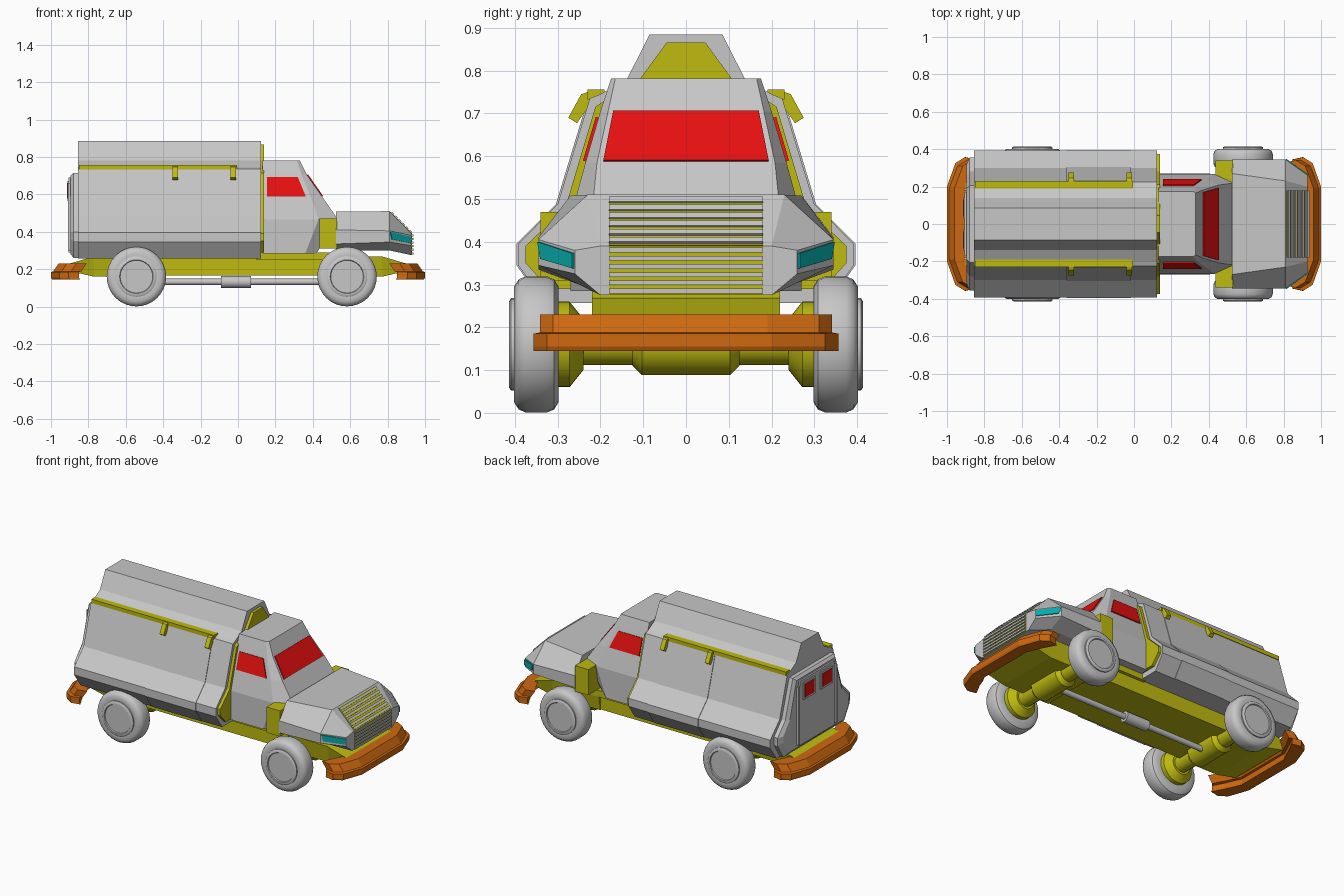
import bpy, bmesh, math
from mathutils import Vector

if "Cube" in bpy.data.objects:
    bpy.data.objects.remove(bpy.data.objects["Cube"], do_unlink=True)


def material(name, rgb):
    m = bpy.data.materials.new(name)
    m.use_nodes = True
    m.diffuse_color = (*rgb, 1)
    m.node_tree.nodes["Principled BSDF"].inputs["Base Color"].default_value = (*rgb, 1)
    return m


GREY = material("body grey", (0.57, 0.57, 0.57))
YELLOW = material("frame yellow", (0.52, 0.5, 0.005))
RED = material("window red", (0.8, 0.005, 0.005))
ORANGE = material("bumper orange", (0.62, 0.14, 0.005))
CYAN = material("headlight cyan", (0.002, 0.42, 0.42))


def loft(name, rings, mat, smooth=False):
    """Skin a row of equal rings and cap both ends."""
    bm = bmesh.new()
    rows = [[bm.verts.new(p) for p in ring] for ring in rings]
    n = len(rows[0])
    for a, b in zip(rows, rows[1:]):
        for i in range(n):
            j = (i + 1) % n
            bm.faces.new((a[i], a[j], b[j], b[i]))
    bm.faces.new(rows[0])
    bm.faces.new(rows[-1])
    bmesh.ops.recalc_face_normals(bm, faces=bm.faces)
    mesh = bpy.data.meshes.new(name)
    bm.to_mesh(mesh)
    bm.free()
    mesh.materials.append(mat)
    ob = bpy.data.objects.new(name, mesh)
    bpy.context.collection.objects.link(ob)
    if smooth:
        bpy.ops.object.select_all(action="DESELECT")
        ob.select_set(True)
        bpy.context.view_layer.objects.active = ob
        bpy.ops.object.shade_smooth_by_angle(angle=math.radians(35))
    return ob


def across(x, half):
    """Symmetric ring at one x from (y, z) points."""
    return [(x, y, z) for y, z in half] + [(x, -y, z) for y, z in reversed(half)]


def level(z, half, sign=1, dx=0):
    """Symmetric ring at one height from (x, y) points."""
    pts = [(sign * (x + dx), y, z) for x, y in half]
    return pts + [(x, -y, z) for x, y, z in reversed(pts)]


def box(name, x, y, z, mat):
    return loft(name, [[(a, y[0], z[0]), (a, y[1], z[0]), (a, y[1], z[1]), (a, y[0], z[1])]
                       for a in x], mat)


def plate(name, corners, mat, out, thick=0.006):
    """Thin plate raised from a surface along the direction out."""
    c = [Vector(p) for p in corners]
    n = (c[1] - c[0]).cross(c[2] - c[0]).normalized()
    if n.dot(Vector(out)) < 0:
        n = -n
    return loft(name, [[p - n * 0.002 for p in c], [p + n * thick for p in c]], mat)


def lathe(name, centre, profile, mat, axis="y", n=32):
    """Turned part from (radius, distance along axis) points."""
    rings = []
    for r, d in profile:
        ring = []
        for i in range(n):
            a = math.tau * i / n
            u, v = r * math.cos(a), r * math.sin(a)
            p = (u, d, v) if axis == "y" else (d, u, v)
            ring.append(Vector(centre) + Vector(p))
        rings.append(ring)
    return loft(name, rings, mat, smooth=True)


# Rear body: three sections, the middle one being the side doors
body = [(0.085, 0.885), (0.138, 0.78), (0.2, 0.745), (0.225, 0.735), (0.3, 0.488),
        (0.392, 0.395), (0.392, 0.345), (0.33, 0.257)]
door_shape = [(y + (0.004 if z < 0.74 else 0), z) for y, z in body]
loft("rear_body", [across(-0.855, body), across(-0.36, body)], GREY)
loft("side_door_section", [across(-0.36, door_shape), across(-0.015, door_shape)], GREY)
loft("front_body", [across(-0.015, body), across(0.122, body)], GREY)

# Yellow bulkhead on the front of the body
bulkhead = [(0.045, 0.866), (0.108, 0.78), (0.19, 0.73), (0.212, 0.715), (0.282, 0.48),
            (0.375, 0.39), (0.375, 0.35), (0.32, 0.29)]
loft("bulkhead", [across(0.115, bulkhead), across(0.14, bulkhead)], YELLOW)

# Back wall with door, windows and hinges
back = [(0.205, 0.715), (0.28, 0.48), (0.355, 0.4), (0.355, 0.35), (0.3, 0.26)]
inner = [(0.19, 0.7), (0.255, 0.48), (0.32, 0.4), (0.32, 0.36), (0.27, 0.28)]
loft("back_wall", [across(-0.85, back), across(-0.88, back), across(-0.895, inner)], GREY)
box("back_door", (-0.905, -0.89), (-0.17, 0.17), (0.29, 0.69), GREY)
for s in (-1, 1):
    y = (s * 0.04, s * 0.13)
    box("back_window_frame", (-0.912, -0.9), (s * 0.028, s * 0.142), (0.565, 0.672), GREY)
    box("back_window", (-0.915, -0.91), y, (0.578, 0.66), RED)
    box("back_hinge_bar", (-0.91, -0.89), (s * 0.178, s * 0.192), (0.3, 0.66), GREY)

# Cab: rings with rear edge, side front edge and front corner
cab_rings = []
for z, hw, xs, xf, hf in ((0.285, 0.27, 0.36, 0.42, 0.22), (0.465, 0.268, 0.43, 0.535, 0.22),
                          (0.585, 0.235, 0.39, 0.452, 0.208), (0.705, 0.2, 0.34, 0.368, 0.182),
                          (0.782, 0.175, 0.315, 0.33, 0.165)):
    cab_rings.append(level(z, [(0.13, hw), (xs, hw), (xf, hf)]))
loft("cab", cab_rings, GREY)
plate("windscreen", [(0.45, -0.193, 0.588), (0.45, 0.193, 0.588),
                     (0.37, 0.17, 0.703), (0.37, -0.17, 0.703)], RED, (1, 0, 1))
for s in (-1, 1):
    side = [(0.155, 0.235, 0.588), (0.362, 0.235, 0.588), (0.32, 0.205, 0.69), (0.155, 0.205, 0.69)]
    plate("cab_window", [(x, s * y, z) for x, y, z in side], RED, (0, s, 0))
    box("cab_step_block", (0.435, 0.528), (s * 0.22, s * 0.34), (0.31, 0.47), YELLOW)

# Hood
hood_rear = [(0.27, 0.508), (0.345, 0.41), (0.345, 0.335), (0.25, 0.3)]
hood_mid = [(0.23, 0.51), (0.345, 0.405), (0.345, 0.345), (0.25, 0.3)]
hood_nose = [(0.2, 0.39), (0.26, 0.38), (0.26, 0.325), (0.2, 0.275)]
loft("hood", [across(0.525, hood_rear), across(0.81, hood_mid), across(0.928, hood_nose)], GREY)

# Grille: yellow backing plates with horizontal slats
top, knee, low = Vector((0.815, 0, 0.503)), Vector((0.928, 0, 0.39)), Vector((0.928, 0, 0.275))
for a, b in ((top, knee), (knee, low)):
    w = Vector((0, 0.18, 0))
    plate("grille_backing", [a - w, a + w, b + w, b - w], YELLOW, (1, 0, 0.5), 0.003)
    for i in range(6):
        p, q = a.lerp(b, (i + 0.2) / 6), a.lerp(b, (i + 0.78) / 6)
        plate("grille_slat", [p - w, p + w, q + w, q - w], GREY, (1, 0, 0.5), 0.009)

# Headlights
for s in (-1, 1):
    lamp = [(0.812, 0.344, 0.4), (0.926, 0.262, 0.373), (0.926, 0.262, 0.338), (0.822, 0.337, 0.36)]
    plate("headlight", [(x, s * y, z) for x, y, z in lamp], CYAN, (0.6, s * 0.8, 0), 0.005)

# Roof rails with hooks
for s in (-1, 1):
    box("roof_rail", (-0.85, -0.005), (s * 0.19, s * 0.23), (0.732, 0.756), YELLOW)
    for x in (-0.335, -0.025):
        hook = [(0.2, 0.74), (0.215, 0.755), (0.245, 0.745), (0.275, 0.69), (0.255, 0.677), (0.228, 0.715)]
        loft("rail_hook", [[(a, s * y, z) for y, z in hook] for a in (x - 0.014, x + 0.014)], YELLOW)

# Chassis
box("chassis", (-0.72, 0.5), (-0.2, 0.2), (0.165, 0.258), YELLOW)
box("cab_floor", (0.1, 0.5), (-0.22, 0.22), (0.25, 0.29), YELLOW)
for sign in (-1, 1):
    x0 = 0.45 if sign > 0 else 0.65
    loft("bumper_mount", [
        [(sign * x, y, z) for y, z in ((-0.2, zl), (0.2, zl), (0.22, zt), (-0.22, zt))]
        for x, zl, zt in ((x0, 0.16, 0.27), (0.77, 0.16, 0.268), (0.9, 0.19, 0.23))], YELLOW)

# Bumpers: wrapped bars in two tiers
bar = [(1.0, 0.2), (0.955, 0.325), (0.905, 0.357), (0.85, 0.345), (0.885, 0.28), (0.93, 0.18)]
slim = [(x, y * 0.955) for x, y in bar]
for sign, name in ((1, "front_bumper"), (-1, "rear_bumper")):
    loft(name, [level(0.145, bar, sign, -0.005), level(0.155, bar, sign),
                level(0.185, bar, sign), level(0.188, slim, sign, -0.012),
                level(0.23, slim, sign, -0.04)], ORANGE)

# Axles and wheels
tyre = [(0.1, 0.298), (0.135, 0.298), (0.152, 0.308), (0.159, 0.325), (0.159, 0.375),
        (0.152, 0.391), (0.135, 0.402), (0.116, 0.402)]
cap = [(0.108, 0.38), (0.108, 0.409), (0.1, 0.414), (0.09, 0.414), (0.087, 0.408)]
hub = [(0.06, 0.24), (0.1, 0.272), (0.1, 0.3)]
for x, end in ((0.583, "front"), (-0.543, "rear")):
    c = (x, 0, 0.16)
    lathe(end + "_axle", c, [(0.048, -0.3), (0.048, 0.3)], YELLOW, n=16)
    lathe(end + "_differential", c, [(0.05, -0.125), (0.072, -0.103), (0.072, 0.103), (0.05, 0.125)],
          YELLOW, n=16)
    for s in (-1, 1):
        for part, shape, mat in (("tyre", tyre, GREY), ("wheel_cap", cap, GREY), ("hub", hub, YELLOW)):
            lathe(end + "_" + part, c, [(r, s * d) for r, d in shape], mat)

# Drive shaft with its thick middle sleeve
lathe("drive_shaft", (0, 0, 0.132), [(0.017, -0.5), (0.017, 0.55)], GREY, "x", 16)
lathe("shaft_sleeve", (0, 0, 0.132), [(0.032, -0.09), (0.032, 0.07)], GREY, "x", 16)
